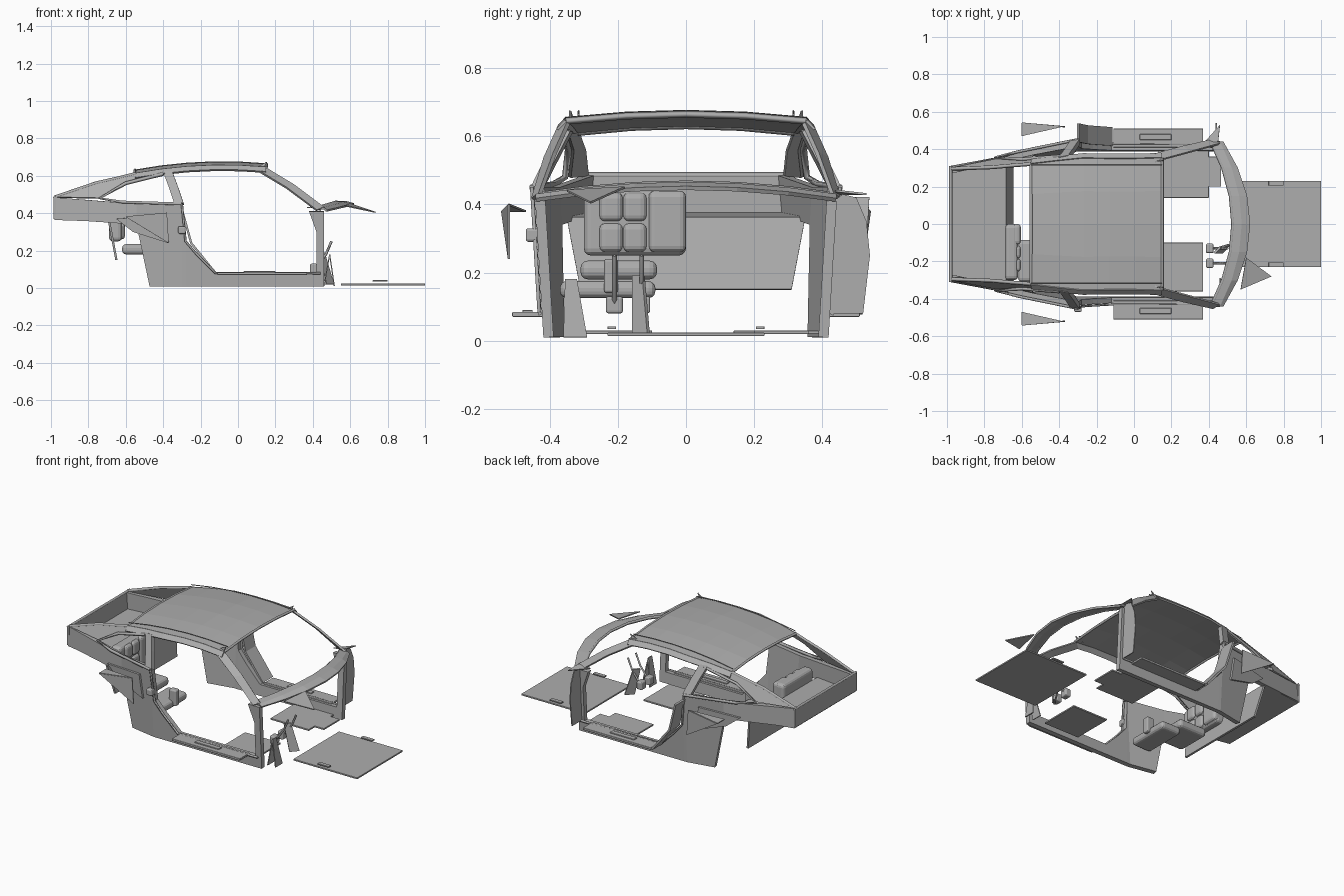
import bpy, bmesh
from mathutils import Vector

default_cube = bpy.data.objects.get("Cube")
if default_cube:
    bpy.data.objects.remove(default_cube, do_unlink=True)

GREY = (.42, .42, .42, 1)
mat = bpy.data.materials.new("plain_grey")
mat.use_nodes = True
mat.diffuse_color = GREY
mat.node_tree.nodes["Principled BSDF"].inputs["Base Color"].default_value = GREY

# Main lines of the body shell
TAIL, ROOF_REAR, DOOR_REAR, ROOF_FRONT, DOOR_FRONT = -.98, -.55, -.3, .15, .44
BASE, SILL, SHELF, BELT, TAIL_TOP = .01, .08, .36, .45, .485
BULKHEAD = -.69
PLATE_THICK, SKIN, WALL = .006, .012, .03


def side_y(x, z):
    """Half width: tapers to the tail, leans in above the belt line."""
    width = DOOR_FRONT - .19 * max(0, DOOR_REAR - x)
    lean = .45 if z > BELT else .06
    return width - lean * abs(z - BELT)


def roof_edge(x):
    return .655 - .2 * (x + .08) ** 2


def on_side(points, out=0):
    """Lay side-elevation points on the body surface."""
    return [(x, side_y(x, z) + out, z) for x, z in points]


def link(name, data):
    data.materials.append(mat)
    ob = bpy.data.objects.new(name, data)
    bpy.context.collection.objects.link(ob)
    return ob


def finish(name, bm):
    bmesh.ops.recalc_face_normals(bm, faces=bm.faces)
    mesh = bpy.data.meshes.new(name)
    bm.to_mesh(mesh)
    bm.free()
    return link(name, mesh)


def sides(both):
    return (1, -1) if both else (1,)


def strip(name, *rows, thick=SKIN, both=False):
    """Skin between rows of points and give the sheet a thickness."""
    for s in sides(both):
        bm = bmesh.new()
        grid = [[bm.verts.new((x, y * s, z)) for x, y, z in row] for row in rows]
        for low, high in zip(grid, grid[1:]):
            for a, b, c, d in zip(low, low[1:], high[1:], high):
                bm.faces.new((a, b, c, d))
        solid = finish(name, bm).modifiers.new("thickness", "SOLIDIFY")
        solid.thickness, solid.offset = thick, 0


def panel(name, *points, both=False):
    """Thin flat plate from its corners."""
    for s in sides(both):
        bm = bmesh.new()
        bm.faces.new([bm.verts.new((x, y * s, z)) for x, y, z in points])
        solid = finish(name, bm).modifiers.new("thickness", "SOLIDIFY")
        solid.thickness, solid.offset = PLATE_THICK, 0


def box(name, x, y, z, rounding=.2, both=False):
    """Box from its spans, rounded by a share of its smallest side."""
    spans = (x, y, z)
    for s in sides(both):
        bm = bmesh.new()
        bmesh.ops.create_cube(bm, size=1)
        for v in bm.verts:
            v.co = Vector([(a + b) / 2 + c * (b - a) for (a, b), c in zip(spans, v.co)])
            v.co.y *= s
        bevel = finish(name, bm).modifiers.new("round", "BEVEL")
        bevel.width = rounding * min(b - a for a, b in spans)
        bevel.segments = 3


def bar(name, points, radius=.01, both=False):
    """Slim square bar along a path."""
    for s in sides(both):
        curve = bpy.data.curves.new(name, "CURVE")
        curve.dimensions = "3D"
        curve.bevel_depth, curve.bevel_resolution = radius, 0
        curve.use_fill_caps = True
        path = curve.splines.new("POLY")
        path.points.add(len(points) - 1)
        for point, (x, y, z) in zip(path.points, points):
            point.co = (x, y * s, z, 1)
        link(name, curve)


def roof_row(x):
    """Crowned cross-section of the roof."""
    edge = roof_edge(x)
    return [(x, t * side_y(x, edge), edge + .02 * (1 - t * t)) for t in (-1, -.5, 0, .5, 1)]


# Roof skin with a header bar at each end
roof_x = [ROOF_REAR + (ROOF_FRONT - ROOF_REAR) * i / 5 for i in range(6)]
strip("roof", *[roof_row(x) for x in roof_x], thick=PLATE_THICK)
bar("hatch_header", roof_row(ROOF_REAR))
bar("windscreen_header", roof_row(ROOF_FRONT))
rail = [(x, roof_edge(x)) for x in roof_x]
strip("roof_side_rail", on_side(rail), on_side([(x, z - .025) for x, z in rail], SKIN),
      both=True)

# Slim wire loops above the roof edges
bar("roof_wire", [(x, .315, roof_edge(x) + .02) for x in roof_x], radius=.003, both=True)

# Windscreen pillar
pillar = [(ROOF_FRONT, .64), (.3, .55), (.46, .43)]
strip("windscreen_pillar", on_side(pillar, -.01),
      on_side([(x - .04, z - .015) for x, z in pillar], SKIN), both=True)

# Rear pillar, hatch rail, side window frame and door pillar
hatch = [(TAIL, TAIL_TOP), (-.76, .56), (-.65, .585), (ROOF_REAR, .61)]
window = [(TAIL, TAIL_TOP), (-.74, .48), (-.6, .56), (-.4, .61)]
strip("rear_pillar", on_side(hatch), on_side(window), both=True)
bar("hatch_rail", on_side(hatch), both=True)
bar("side_window_frame", on_side(window[:0:-1] + [(-.62, .46), (DOOR_REAR, BELT)], SKIN),
    both=True)
post = [(-.4, .62), (-.37, .54), (-.34, BELT)]
strip("door_pillar", on_side(post), on_side([(x + .05, z) for x, z in post]),
      thick=WALL, both=True)

# Quarter panel running down into the sill
upper = [(TAIL, TAIL_TOP), (-.54, BELT), (-.47, BELT), (DOOR_REAR, BELT), (-.28, .25),
         (-.22, .18), (-.12, SILL), (DOOR_FRONT, SILL)]
lower = [(TAIL, .37), (-.54, .34)] + [(x, BASE) for x, z in upper[2:]]
strip("quarter_panel", on_side(upper, -.01), on_side(lower, -.01), thick=WALL, both=True)
bar("door_seal", on_side(upper[3:], SKIN), radius=.007, both=True)

# Front door jamb, with the exposed jamb on the left
jamb = [(.38, .41), (.42, .3), (.42, SILL), (.4, BASE)]
strip("front_door_jamb", on_side(jamb, -.01),
      on_side([(.46, z) for x, z in jamb], -.01), thick=WALL, both=True)
panel("front_jamb_panel", *[(DOOR_FRONT, y, z) for y, z in (
    (.42, SILL), (.42, .4), (.46, .43), (.5, .42), (.53, .35), (.54, .25), (.52, SILL))])

# Rear jamb trim and catch
trim = on_side([(DOOR_REAR, .42), (-.25, .24), (-.12, SILL)])
strip("rear_jamb_trim", trim, [(x, y + .1, z) for x, y, z in trim])
box("door_catch", x=(-.32, -.28), y=(-.47, -.43), z=(.29, .33))

# Sill tread with raised insert
box("sill_tread", x=(-.11, .37), y=(.41, .51), z=(.07, .084), both=True)
box("sill_insert", x=(.03, .2), y=(.45, .48), z=(SILL, .09), both=True)

# Side air scoops and their ducts
scoop_rear, scoop_front = (-.6, .54, .38), (-.38, .52, .4)
panel("side_scoop", scoop_rear, scoop_front, (-.37, .52, .24), both=True)
panel("side_scoop_top", scoop_rear, (-.6, .47, .38), scoop_front, both=True)
strip("scoop_duct", on_side([(-.65, .37), (-.39, .39)], SKIN),
      on_side([(-.56, .3), (-.37, .24)], SKIN), both=True)


# Tail, luggage shelf and bulkhead
def across(x, half, z):
    return [(x, -half, z), (x, half, z)]


strip("tail_panel", across(TAIL, .31, .37), across(TAIL, .31, TAIL_TOP))
bar("tail_lip", across(TAIL, .31, TAIL_TOP))
strip("luggage_shelf", across(TAIL, .31, .37), across(BULKHEAD, .35, SHELF))
strip("bulkhead", across(BULKHEAD, .35, SHELF), across(-.65, .31, .15))

# Single seat with a quilted back
box("seat_back", x=(BULKHEAD, -.62), y=(-.3, 0), z=(.25, .44), rounding=.3)
for row in range(2):
    for column in range(2):
        y, z = -.255 + .07 * column, .26 + .09 * row
        box("seat_back_pad", x=(-.65, -.605), y=(y, y + .07), z=(z, z + .085), rounding=.4)
box("seat_back_bolster", x=(-.65, -.605), y=(-.11, 0), z=(.26, .44), rounding=.4)
box("seat_cushion", x=(-.62, -.42), y=(-.31, -.085), z=(.18, .235), rounding=.4)
box("seat_front_roll", x=(-.43, -.29), y=(-.37, -.09), z=(.125, .175), rounding=.4)
box("seat_buckle", x=(-.32, -.27), y=(-.24, -.2), z=(.14, .24))

# Scuttle arc below the windscreen
arc = [(.53 - .6 * y * y, y, .46 - .18 * y * y) for y in (-.44, -.3, -.15, 0, .15, .3, .44)]
ridge = [(x + .045, y, z) for x, y, z in arc]
nose = [(x + .09 - .15 * y * y, y, z - SKIN) for x, y, z in arc]
strip("scuttle", arc, ridge, nose)
bar("windscreen_lower_seal", arc)
panel("scuttle_corner", (.6, -.18, BELT), (.735, -.28, .405), (.57, -.35, DOOR_FRONT))
panel("mirror_foot", (.37, .43, .43), (.46, .53, .43), (BELT, .44, .44))

# Floor mats
MAT = (.02, .03)
box("passenger_mat", x=(.13, .4), y=(.14, .39), z=MAT)
box("passenger_mat_toe", x=(.38, .465), y=(.2, .36), z=MAT)
box("driver_mat", x=(.12, .37), y=(-.36, -.1), z=MAT)

# Pedals, pedal bracket and footrest
for y in (-.13, -.21):
    bar("pedal_arm", [(.5, y, .25), (.47, y, .18), (.41, y, .1)], radius=.007)
    box("pedal_pad", x=(.385, .425), y=(y - .025, y + .025), z=(SILL, .13))
strip("pedal_bracket", [(.47, -.155, MAT[0]), (.51, -.11, MAT[0])],
      [(.43, -.155, .19), (.46, -.125, .19)])
ridge_line = [(.49, -.355, .18), (.49, -.32, .18)]
for x in (.46, .515):
    strip("footrest", [(x, -.36, BASE), (x, -.29, BASE)], ridge_line, thick=PLATE_THICK)

# Front floor plate with two tabs, and the fins at the roof front
box("front_plate", x=(.55, 1), y=(-.23, .23), z=(.014, .024))
box("plate_tab", x=(.72, .8), y=(.205, .23), z=(.034, .042), both=True)
panel("roof_fin", (.1, .33, .645), (.155, .34, .675), (.14, .34, .645), both=True)
